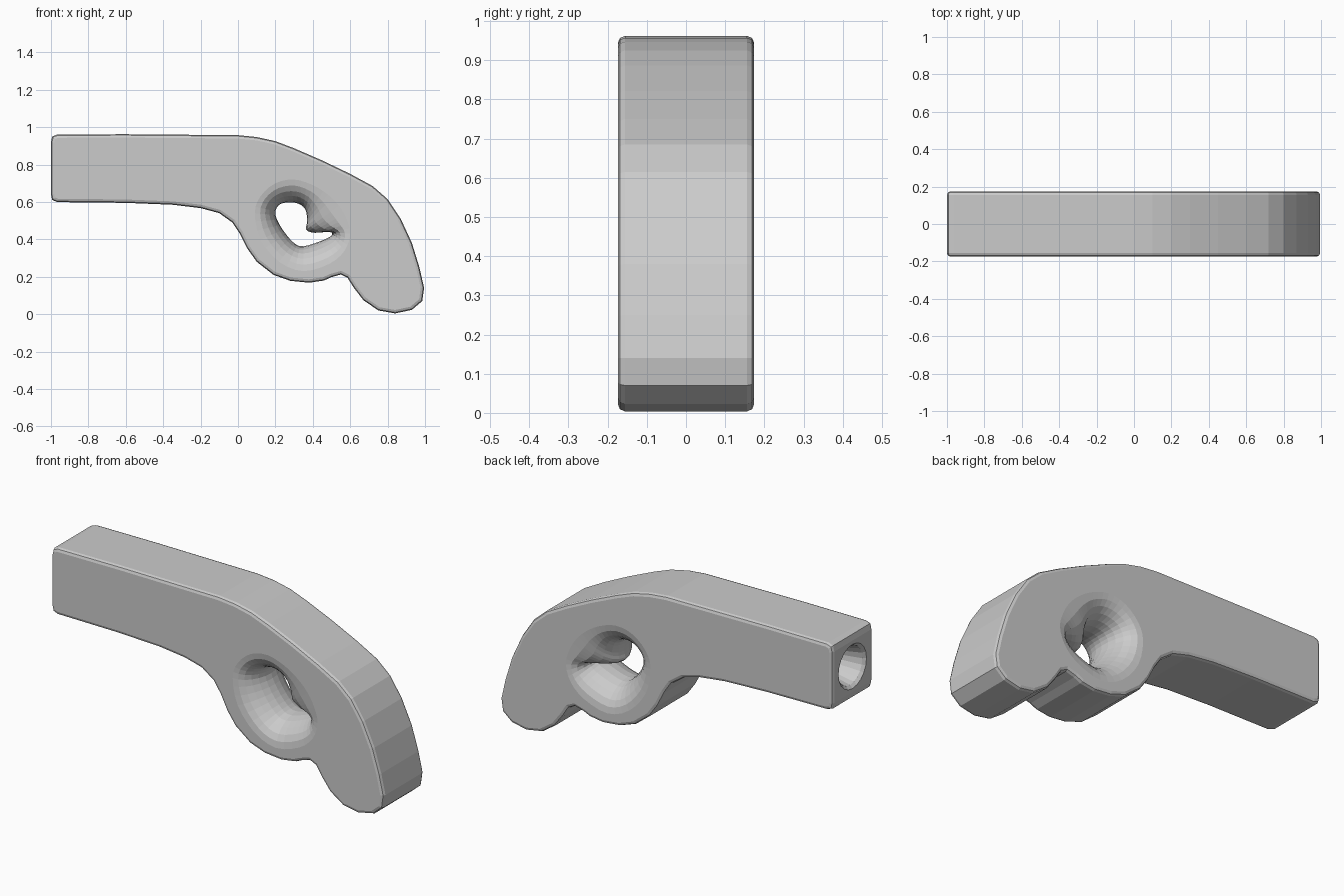
import bpy, bmesh, math
from mathutils import Vector

cube = bpy.data.objects.get("Cube")
if cube:
    bpy.data.objects.remove(cube)

HALF = 0.174  # half thickness of the body

grey = bpy.data.materials.new("plain_grey")
grey.use_nodes = True
grey.diffuse_color = (0.6, 0.6, 0.6, 1)
grey.node_tree.nodes["Principled BSDF"].inputs["Base Color"].default_value = (0.6, 0.6, 0.6, 1)


def closed_curve(points, steps):
    """Closed Catmull-Rom curve through the points."""
    pts, out, n = [Vector(p) for p in points], [], len(points)
    for i in range(n):
        a, b, c, d = (pts[(i + k) % n] for k in (-1, 0, 1, 2))
        for s in range(steps):
            t = s / steps
            out.append(b + 0.5 * t * (c - a + t * (2 * a - 5 * b + 4 * c - d
                                                   + t * (3 * (b - c) + d - a))))
    return out


def loft(name, rings):
    """Closed solid through rings of equal length."""
    bm = bmesh.new()
    loops = [[bm.verts.new(p) for p in ring] for ring in rings]
    n = len(loops[0])
    for a, b in zip(loops, loops[1:]):
        for i in range(n):
            j = (i + 1) % n
            bm.faces.new((a[i], a[j], b[j], b[i]))
    bm.faces.new(loops[0])
    bm.faces.new(loops[-1])
    bmesh.ops.recalc_face_normals(bm, faces=bm.faces)
    mesh = bpy.data.meshes.new(name)
    bm.to_mesh(mesh)
    bm.free()
    mesh.materials.append(grey)
    obj = bpy.data.objects.new(name, mesh)
    bpy.context.collection.objects.link(obj)
    return obj


# Body: side outline of barrel, back, grip and trigger guard
outline = [
    (-1, .64), (-1, .92), (-.993, .95), (-.965, .961), (-.6, .962), (0, .957),
    (.1, .947), (.2, .925), (.3, .887), (.45, .822), (.6, .75), (.72, .685),
    (.8, .615), (.87, .51), (.93, .38), (.97, .25), (.995, .14), (.985, .07),
    (.93, .023), (.84, .004), (.75, .02), (.67, .075), (.62, .14), (.585, .195),
    (.55, .212), (.5, .198), (.46, .18), (.38, .168), (.28, .178), (.19, .21),
    (.1, .28), (.05, .35), (.01, .43), (-.03, .49), (-.1, .54), (-.2, .567),
    (-.35, .585), (-.6, .595), (-.965, .599), (-.993, .61)]
body = loft("pistol_body", [[(x, y, z) for x, z in outline] for y in (-HALF, HALF)])
bevel = body.modifiers.new("soft_edges", "BEVEL")
bevel.width = 0.018
bevel.segments = 2
bevel.limit_method = "ANGLE"
bevel.angle_limit = math.radians(60)

# Trigger opening: narrow hooked hole in the middle, wide oval at both sides
narrow = [(.2, .53), (.215, .58), (.26, .597), (.32, .592), (.36, .56), (.37, .5),
          (.365, .452), (.41, .435), (.49, .44), (.5, .42), (.44, .39),
          (.35, .363), (.3, .38), (.24, .45)]
wide = [(.09, .54), (.12, .63), (.2, .7), (.3, .72), (.4, .69), (.48, .64),
        (.54, .58), (.58, .51), (.6, .43), (.57, .34), (.49, .27),
        (.35, .23), (.22, .28), (.12, .4)]
inner, outer = closed_curve(narrow, 3), closed_curve(wide, 3)
rings = []
for k in range(-7, 8):
    angle = math.radians(90 * min(abs(k), 6) / 6)
    blend = 1 - math.cos(angle)
    y = math.copysign(HALF * math.sin(angle), k)
    if abs(k) == 7:
        y *= 1.2
    rings.append([(p.x, y, p.y) for p in (a.lerp(b, blend) for a, b in zip(inner, outer))])
trigger_cutter = loft("trigger_opening_cutter", rings)

# Muzzle: round tapering recess in the barrel end
muzzle_cutter = loft("muzzle_cutter", [
    [(x, r * math.cos(a), .78 + r * math.sin(a))
     for a in (math.tau * i / 20 for i in range(20))]
    for x, r in ((-1.05, .125), (-1, .12), (-.985, .105), (-.9, .085), (-.8, .075))])

for cutter in (trigger_cutter, muzzle_cutter):
    cutter.hide_render = True
    cutter.hide_viewport = True
    cut = body.modifiers.new(cutter.name, "BOOLEAN")
    cut.operation = "DIFFERENCE"
    cut.solver = "EXACT"
    cut.object = cutter

# Bake the modifiers and drop the cutters
bpy.context.view_layer.update()
graph = bpy.context.evaluated_depsgraph_get()
mesh = bpy.data.meshes.new_from_object(body.evaluated_get(graph))
body.modifiers.clear()
body.data = mesh
for cutter in (trigger_cutter, muzzle_cutter):
    bpy.data.objects.remove(cutter)
